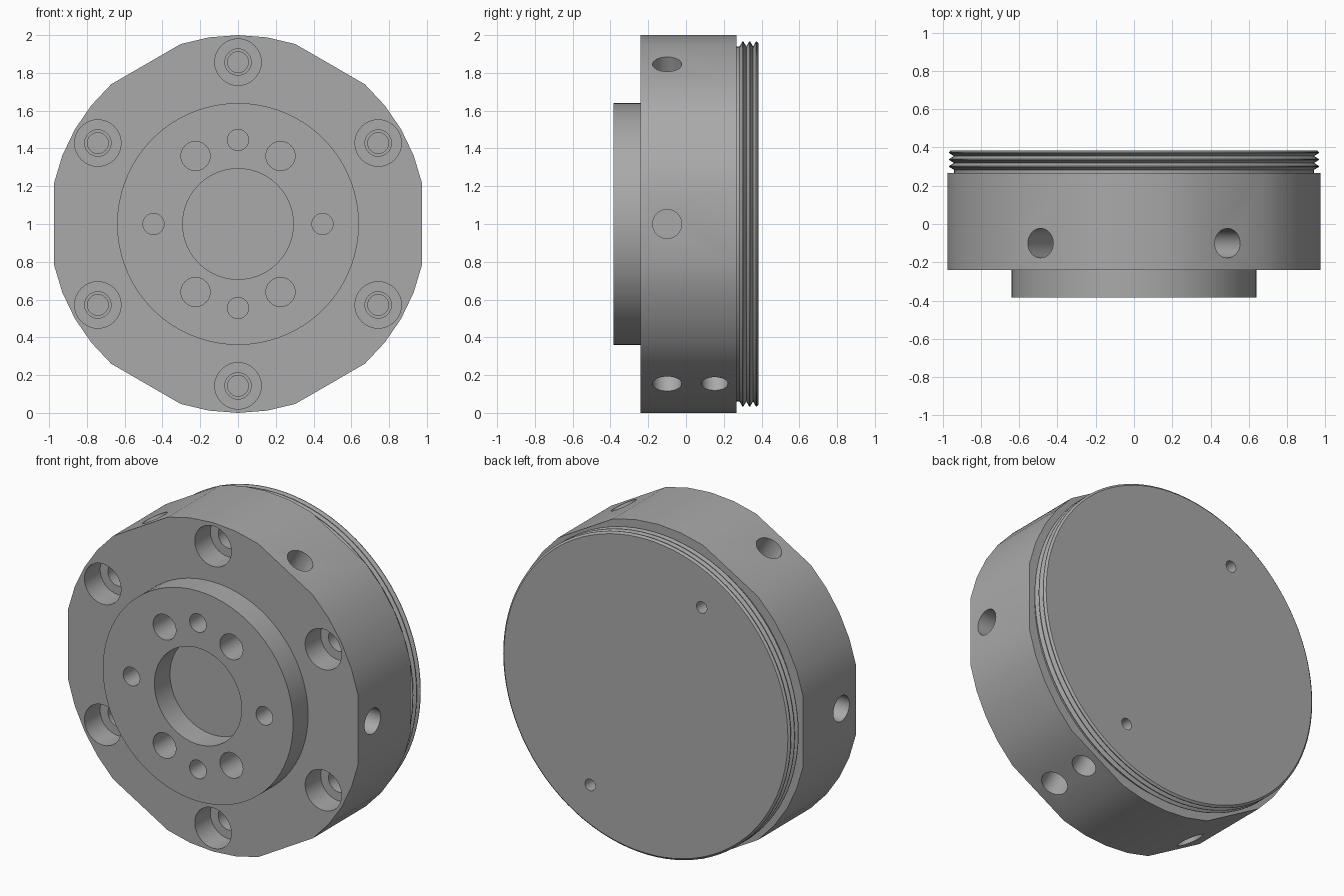
import bpy, bmesh
from math import sin, cos, pi, radians
from mathutils import Matrix, Vector

if "Cube" in bpy.data.objects:
    bpy.data.objects.remove(bpy.data.objects["Cube"])

steel = bpy.data.materials.new("machined_grey")
steel.use_nodes = True
GREY = (0.4, 0.4, 0.4, 1)
steel.diffuse_color = GREY
steel.node_tree.nodes["Principled BSDF"].inputs["Base Color"].default_value = GREY


def loft(bm, rings):
    """Closed solid through rings of equal length."""
    rows = [[bm.verts.new(p) for p in ring] for ring in rings]
    n = len(rows[0])
    for a, b in zip(rows, rows[1:]):
        for i in range(n):
            j = (i + 1) % n
            bm.faces.new((a[i], a[j], b[j], b[i]))
    bm.faces.new(rows[0][::-1])
    bm.faces.new(rows[-1])


def lathe(bm, profile, origin, axis, segs=32):
    """Revolve (radius, distance) pairs about an axis through origin."""
    m = Matrix.Translation(origin) @ Vector(axis).to_track_quat('Z', 'Y').to_matrix().to_4x4()
    loft(bm, [[m @ Vector((r * cos(2 * pi * i / segs), r * sin(2 * pi * i / segs), d))
               for i in range(segs)] for r, d in profile])


def finish(name, bm):
    bmesh.ops.recalc_face_normals(bm, faces=bm.faces)
    mesh = bpy.data.meshes.new(name)
    bm.to_mesh(mesh)
    bm.free()
    mesh.materials.append(steel)
    ob = bpy.data.objects.new(name, mesh)
    bpy.context.collection.objects.link(ob)
    return ob


def activate(ob):
    bpy.ops.object.select_all(action='DESELECT')
    ob.select_set(True)
    bpy.context.view_layer.objects.active = ob


def combine(ob, tool, operation):
    mod = ob.modifiers.new(operation.lower(), 'BOOLEAN')
    mod.operation, mod.solver, mod.object = operation, 'EXACT', tool
    activate(ob)
    bpy.ops.object.modifier_apply(modifier=mod.name)
    bpy.data.objects.remove(tool)


def smooth(ob):
    activate(ob)
    bpy.ops.object.shade_smooth_by_angle(angle=radians(30))


CENTRE = Vector((0, 0, 1))
BACKWARD = (0, 1, 0)
FRONT, SHOULDER, REAR, BACK = -0.385, -0.24, 0.267, 0.385

# Housing: round block with six flats
outline = []
for k in range(6):
    for step in range(5):
        a = radians(60 * k + 12.3 + 35.4 * step / 4)
        outline.append((cos(a), sin(a)))
bm = bmesh.new()
loft(bm, [[(0.998 * x, y, 1 + z) for x, z in outline] for y in (SHOULDER, REAR)])
housing = finish("housing", bm)

# Raised front boss
bm = bmesh.new()
lathe(bm, [(0.64, FRONT), (0.64, -0.1)], CENTRE, BACKWARD, 72)
combine(housing, finish("boss", bm), 'UNION')

# Holes in the front and sides
bm = bmesh.new()
lathe(bm, [(0.293, -0.5), (0.293, -0.235)], CENTRE, BACKWARD, 64)
small_holes = [(x * 0.225, z * 0.36, 0.077) for x in (-1, 1) for z in (-1, 1)]
small_holes += [(0, 0.445, 0.056), (0, -0.445, 0.056), (0.447, 0, 0.056), (-0.447, 0, 0.056)]
for x, z, r in small_holes:
    lathe(bm, [(r, -0.5), (r, -0.2)], CENTRE + Vector((x, 0, z)), BACKWARD)
for k in range(6):
    # Counterbored bolt hole
    a = radians(60 * k + 30)
    lathe(bm, [(0.123, -0.5), (0.123, -0.09), (0.07, -0.09), (0.07, 0.0),
               (0.055, 0.0), (0.055, 0.15)],
          CENTRE + 0.857 * Vector((cos(a), 0, sin(a))), BACKWARD)
    # Radial hole in each flat, with a second one on the lower left flat
    a = radians(60 * k)
    axis = Vector((cos(a), 0, sin(a)))
    for y, r in [(-0.1, 0.077), (0.152, 0.07)][:2 if k == 5 else 1]:
        lathe(bm, [(r, 0.68), (r, 1.1)], CENTRE + Vector((0, y, 0)), axis)
combine(housing, finish("hole_cutter", bm), 'DIFFERENCE')
smooth(housing)

# Threaded rear plug: neck, three ridges, flat back
ROOT, TIP, PITCH = 0.94, 0.967, 0.036
profile = [(ROOT, 0.25), (ROOT, 0.283)]
for k in range(3):
    y = 0.301 + k * PITCH
    profile += [(TIP, y - 0.002), (TIP, y + 0.002)]
    profile += [(ROOT, y + PITCH / 2)] if k < 2 else [(0.955, BACK)]
bm = bmesh.new()
lathe(bm, profile, CENTRE, BACKWARD, 96)
plug = finish("threaded_plug", bm)

# Two pin holes in the back
bm = bmesh.new()
for s in (-1, 1):
    lathe(bm, [(0.035, 0.29), (0.035, 0.5)], CENTRE + s * Vector((-0.375, 0, 0.64)), BACKWARD, 24)
combine(plug, finish("pin_cutter", bm), 'DIFFERENCE')
smooth(plug)
